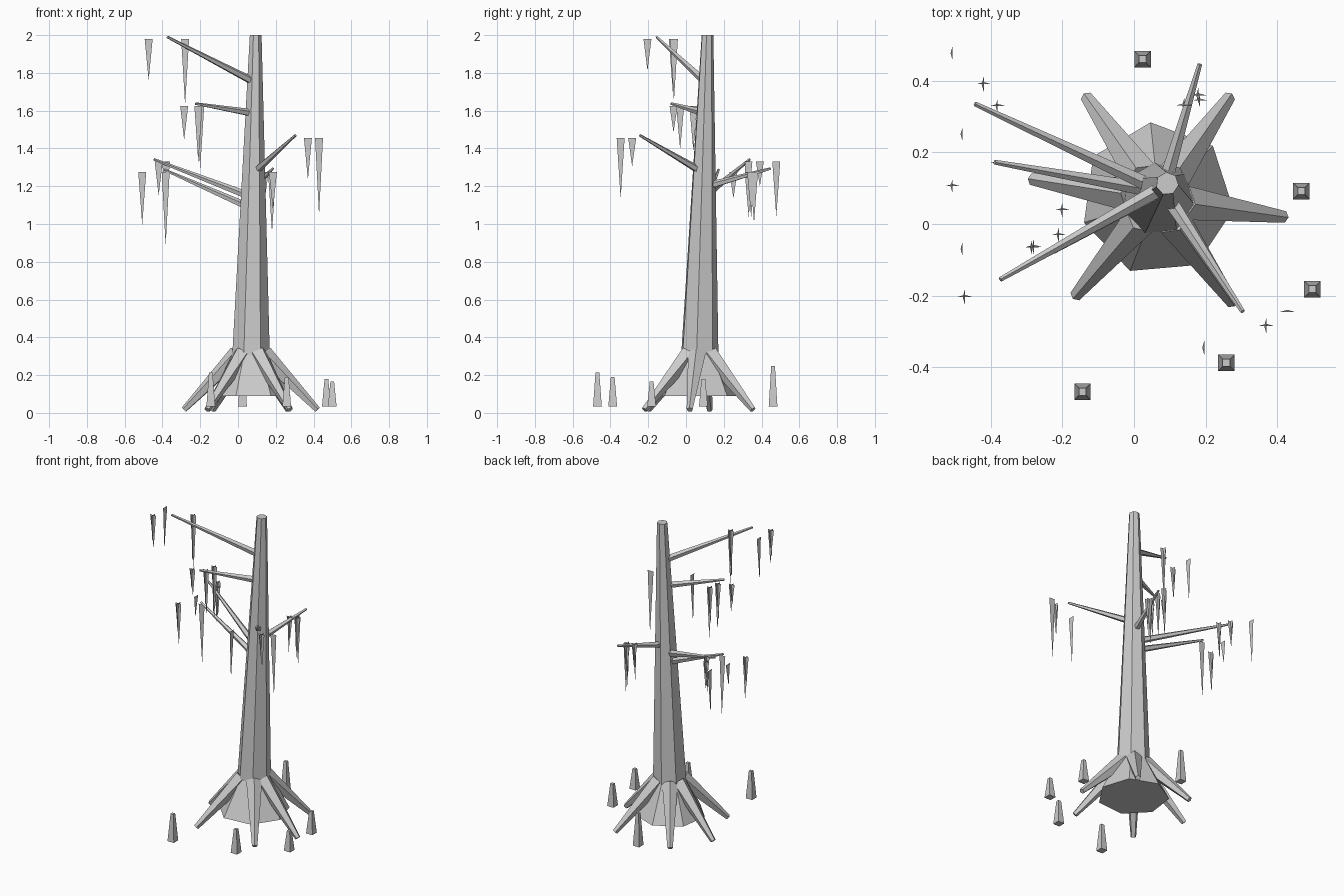
import bpy
import bmesh
from math import cos, sin, radians, sqrt
from mathutils import Vector

default_cube = bpy.data.objects.get("Cube")
if default_cube:
    bpy.data.objects.remove(default_cube, do_unlink=True)

# Single weathered bark colour
bark = bpy.data.materials.new("weathered_grey")
bark.use_nodes = True
grey = (0.6, 0.6, 0.6, 1.0)
bark.diffuse_color = grey
bark.node_tree.nodes["Principled BSDF"].inputs["Base Color"].default_value = grey


def finish(bm, name, solid=True):
    """Turn a bmesh into a named, flat shaded object."""
    if solid:
        bmesh.ops.recalc_face_normals(bm, faces=bm.faces[:])
    mesh = bpy.data.meshes.new(name)
    bm.to_mesh(mesh)
    bm.free()
    mesh.materials.append(bark)
    obj = bpy.data.objects.new(name, mesh)
    bpy.context.collection.objects.link(obj)
    return obj


def loft(name, rings):
    """Skin a closed solid through a list of point rings."""
    bm = bmesh.new()
    loops = [[bm.verts.new(p) for p in ring] for ring in rings]
    sides = len(loops[0])
    for low, high in zip(loops, loops[1:]):
        for i in range(sides):
            j = (i + 1) % sides
            bm.faces.new((low[i], low[j], high[j], high[i]))
    bm.faces.new(loops[0][::-1])
    bm.faces.new(loops[-1])
    return finish(bm, name)


def ring(center, radius, sides, start=0.0, side=Vector((1, 0, 0)), up=Vector((0, 1, 0))):
    """Regular polygon of points in the plane of two axes."""
    points = []
    for i in range(sides):
        angle = radians(start + 360 * i / sides)
        points.append(Vector(center) + radius * (side * cos(angle) + up * sin(angle)))
    return points


def limb(name, base, tip, base_radius, tip_radius, sides=5):
    """Tapered straight limb with one ridge pointing up."""
    base, tip = Vector(base), Vector(tip)
    axis = (tip - base).normalized()
    side = axis.cross(Vector((0, 0, 1))).normalized()
    up = side.cross(axis)
    return loft(name, [ring(base, base_radius, sides, 90, side, up),
                       ring(tip, tip_radius, sides, 90, side, up)])


# Seven-sided leaning trunk with a flared foot
trunk_foot = Vector((0.067, 0.07, 0.31))
trunk_top = Vector((0.093, 0.113, 2.0))
loft("trunk", [
    ring((0.065, 0.07, 0.09), 0.215, 7, 95),
    ring(trunk_foot, 0.102, 7, 95),
    ring(trunk_top, 0.032, 7, 95),
])

# Buttress roots reaching down to the ground
root_tips = [(0.42, 0.02), (0.267, 0.355), (-0.133, 0.355),
             (-0.285, 0.125), (-0.163, -0.2), (0.275, -0.22)]
for number, (x, y) in enumerate(root_tips, 1):
    tip = Vector((x, y, 0.017))
    outward = Vector((x - trunk_foot.x, y - trunk_foot.y, 0)).normalized()
    start = trunk_foot + outward * 0.07
    limb(f"root_{number}", start, tip, 0.05, 0.017)

# Bare branches: height on the trunk, then the tip
branches = [
    (1.14, (-0.445, 0.336, 1.342)),
    (1.08, (-0.39, 0.173, 1.287)),
    (1.75, (-0.374, -0.155, 1.99)),
    (1.585, (-0.225, -0.077, 1.637)),
    (1.27, (0.304, -0.245, 1.47)),
    (1.195, (0.184, 0.447, 1.293)),
]
for number, (height, tip) in enumerate(branches, 1):
    along = (height - trunk_foot.z) / (trunk_top.z - trunk_foot.z)
    limb(f"branch_{number}", trunk_foot.lerp(trunk_top, along), tip, 0.022, 0.007)


def blade(bm, top, across, lean, length):
    """Thin hanging triangle whose point leans slightly."""
    top = Vector(top)
    half = Vector(across) * 0.021
    tip = top + Vector(lean) * 0.006 - Vector((0, 0, length))
    bm.faces.new([bm.verts.new(p) for p in (top - half, tip, top + half)])


# Hanging moss by top height: x, y, length of wide blade, length of deep blade
moss = {
    1.98: [(-.473, -.204, .22, .17), (-.479, -.07, 0, .28), (-.28, -.064, .35, .33)],
    1.625: [(-.285, -.066, .18, .14), (-.21, -.031, .3, .23), (-.2, .039, .33, .24)],
    1.33: [(-.42, .391, .18, .13), (-.507, .478, 0, .29), (-.381, .33, .2, .25)],
    1.275: [(-.507, .106, .28, .2), (-.479, .251, 0, .14), (-.383, .17, .39, 0),
            (.18, .36, .32, .27), (.185, .345, .2, .24), (.141, .332, .15, .24)],
    1.455: [(.37, -.285, .22, .15), (.197, -.346, 0, .32), (.429, -.246, .41, 0)],
}
for height, strands in moss.items():
    for number, (x, y, wide, deep) in enumerate(strands, 1):
        bm = bmesh.new()
        if wide:
            blade(bm, (x, y, height), (1, 0, 0), (0, 1, 0), wide)
        if deep:
            blade(bm, (x, y, height), (0, 1, 0), (-1, 0, 0), deep)
        finish(bm, f"hanging_moss_{height}_{number}", solid=False)

# Square tapered stumps standing around the roots: x, y, top height
stumps = [(.024, .461, .247), (.468, .092, .18), (.499, -.182, .165),
          (.258, -.388, .19), (-.144, -.469, .213)]
for number, (x, y, top) in enumerate(stumps, 1):
    loft(f"stump_{number}", [ring((x, y, 0.035), 0.023 * sqrt(2), 4, 45),
                             ring((x, y, top), 0.01 * sqrt(2), 4, 45)])
